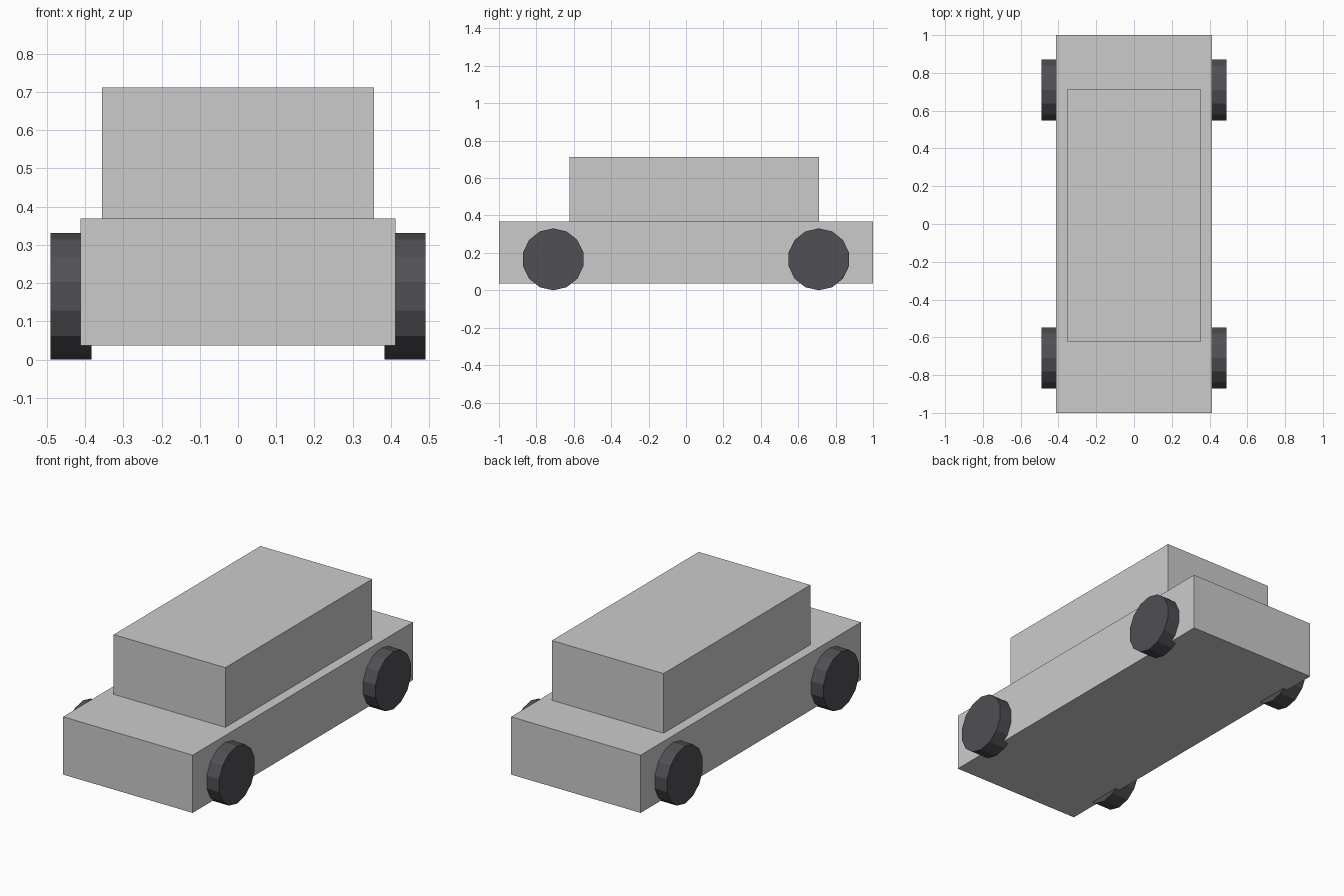
import bpy, bmesh
from math import sin, cos, pi

if "Cube" in bpy.data.objects:
    bpy.data.objects.remove(bpy.data.objects["Cube"])


def make_object(name, bm, material=None):
    bmesh.ops.recalc_face_normals(bm, faces=bm.faces)
    mesh = bpy.data.meshes.new(name)
    bm.to_mesh(mesh)
    bm.free()
    obj = bpy.data.objects.new(name, mesh)
    bpy.context.collection.objects.link(obj)
    if material:
        mesh.materials.append(material)
    return obj


def box(name, half_x, y0, y1, z0, z1):
    bm = bmesh.new()
    bmesh.ops.create_cube(bm, size=1)
    bmesh.ops.scale(bm, vec=(2 * half_x, y1 - y0, z1 - z0), verts=bm.verts)
    bmesh.ops.translate(bm, vec=(0, (y0 + y1) / 2, (z0 + z1) / 2), verts=bm.verts)
    return make_object(name, bm)


def wheel(name, side, y, material, radius=0.1655, inner=0.383, outer=0.49, sides=14):
    # Disc profile with a corner pointing straight up, extruded along x
    bm = bmesh.new()
    angles = [2 * pi * i / sides for i in range(sides)]
    face = bm.faces.new([bm.verts.new((side * inner, y + radius * sin(a),
                                       radius + radius * cos(a))) for a in angles])
    new = bmesh.ops.extrude_face_region(bm, geom=[face], use_keep_orig=True)["geom"]
    tips = [v for v in new if isinstance(v, bmesh.types.BMVert)]
    bmesh.ops.translate(bm, vec=(side * (outer - inner), 0, 0), verts=tips)
    return make_object(name, bm, material)


rubber = bpy.data.materials.new("dark_rubber")
rubber.diffuse_color = (0.08, 0.08, 0.09, 1)
rubber.use_nodes = True
rubber.node_tree.nodes["Principled BSDF"].inputs["Base Color"].default_value = rubber.diffuse_color

# Body and cabin
box("body", 0.412, -1.0, 1.0, 0.037, 0.369)
box("cabin", 0.355, -0.622, 0.711, 0.369, 0.712)

# Four wheels
for end, y in (("front", -0.71), ("rear", 0.71)):
    for label, side in (("left", -1), ("right", 1)):
        wheel(f"{end}_{label}_wheel", side, y, rubber)
